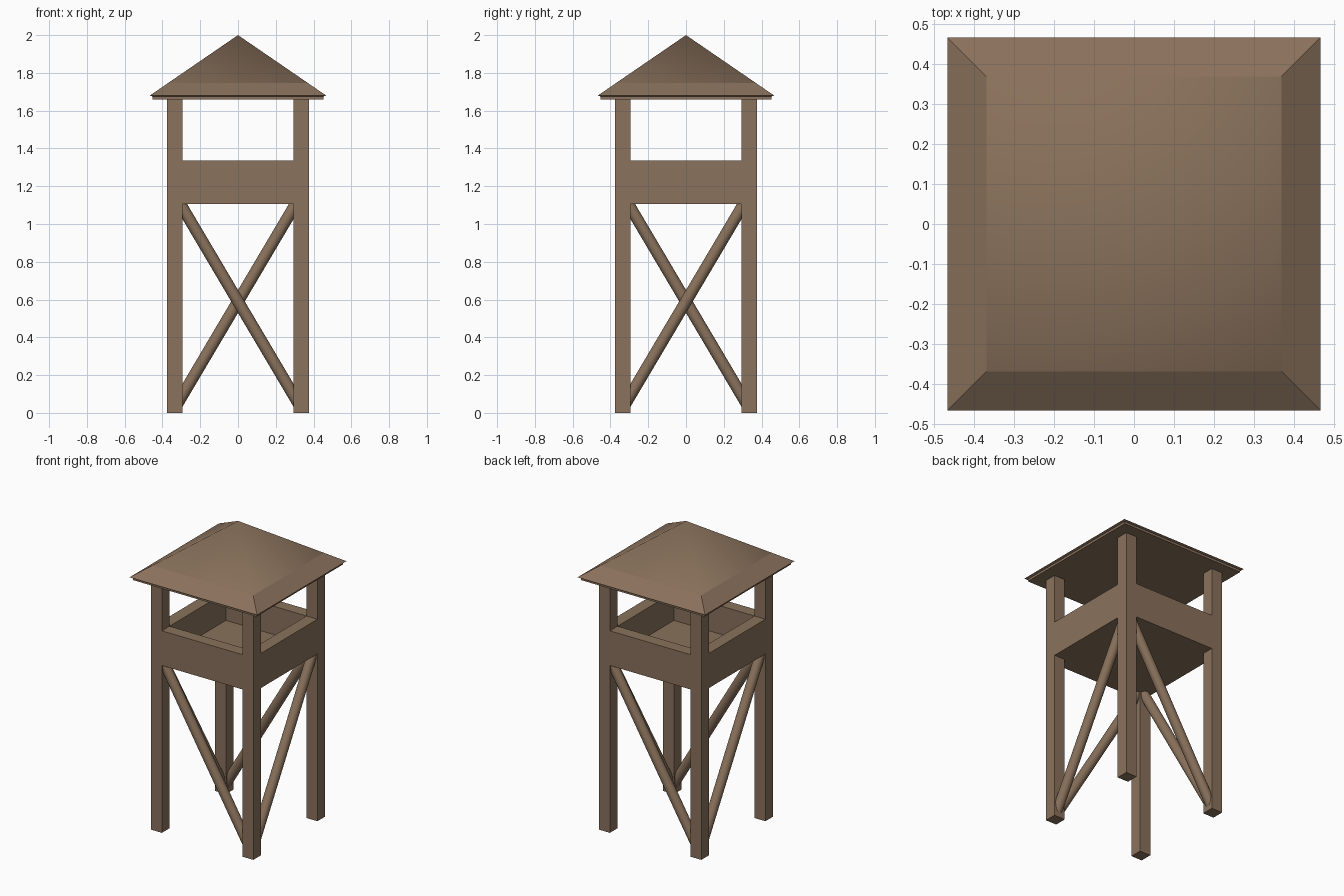
import bpy, bmesh, math
from mathutils import Vector

if "Cube" in bpy.data.objects:
    bpy.data.objects.remove(bpy.data.objects["Cube"])

wood = bpy.data.materials.new("brown_wood")
wood.diffuse_color = (0.255, 0.168, 0.107, 1)
wood.use_nodes = True
wood.node_tree.nodes["Principled BSDF"].inputs["Base Color"].default_value = wood.diffuse_color


def finish(name, bm):
    bmesh.ops.recalc_face_normals(bm, faces=bm.faces)
    me = bpy.data.meshes.new(name)
    bm.to_mesh(me)
    bm.free()
    me.materials.append(wood)
    ob = bpy.data.objects.new(name, me)
    bpy.context.collection.objects.link(ob)
    return ob


def box(name, lo, hi):
    bm = bmesh.new()
    bmesh.ops.create_cube(bm, size=1)
    for v in bm.verts:
        v.co = Vector([(a + b) / 2 + c * (b - a) for a, b, c in zip(lo, hi, v.co)])
    return finish(name, bm)


def brace(name, a, b, r=0.031):
    a, b = Vector(a), Vector(b)
    d = b - a
    bm = bmesh.new()
    bmesh.ops.create_cone(bm, cap_ends=True, segments=24, radius1=r, radius2=r, depth=d.length)
    m = d.to_track_quat('Z', 'Y').to_matrix().to_4x4()
    m.translation = (a + b) / 2
    bm.transform(m)
    for f in bm.faces:
        f.smooth = len(f.verts) == 4
    return finish(name, bm)


OUT, INN, MID = 0.375, 0.295, 0.335
WALL_LOW, WALL_TOP, EAVE = 1.107, 1.337, 1.66

# Four corner posts
for sx, nx in ((-1, "left"), (1, "right")):
    for sy, ny in ((-1, "front"), (1, "back")):
        cx, cy = sx * MID, sy * MID
        box(f"{ny}_{nx}_post", (cx - 0.04, cy - 0.04, 0), (cx + 0.04, cy + 0.04, EAVE + 0.005))

# Lookout walls between the posts, and one diagonal brace below each
for s, ny, nx in ((-1, "front", "left"), (1, "back", "right")):
    c = s * MID
    box(f"{ny}_wall", (-INN, c - 0.04, WALL_LOW), (INN, c + 0.04, WALL_TOP))
    box(f"{nx}_wall", (c - 0.04, -INN, WALL_LOW), (c + 0.04, INN, WALL_TOP))
    brace(f"{ny}_brace", (-c, c, 0.024), (c, c, 1.156))
    brace(f"{nx}_brace", (c, -c, 0.024), (c, c, 1.156))

# Platform floor
box("platform_floor", (-INN, -INN, WALL_LOW), (INN, INN, 1.15))

# Roof: thin eave lip, flat lower band, softly shaded peak
bm = bmesh.new()
rings = []
for h, z in ((0.452, EAVE), (0.452, 1.675), (0.467, 1.68), (0.37, 1.7465)):
    rings.append([bm.verts.new((x * h, y * h, z)) for x, y in ((-1, -1), (1, -1), (1, 1), (-1, 1))])
bm.faces.new(rings[0])
for lo, hi in zip(rings, rings[1:]):
    for i in range(4):
        j = (i + 1) % 4
        bm.faces.new((lo[i], lo[j], hi[j], hi[i]))
peak = bm.verts.new((0, 0, 2))
for i in range(4):
    bm.faces.new((rings[-1][i], rings[-1][(i + 1) % 4], peak)).smooth = True
for v, w in zip(rings[-1], rings[-1][1:] + rings[-1][:1]):
    bm.edges.get((v, w)).smooth = False
finish("roof", bm)
